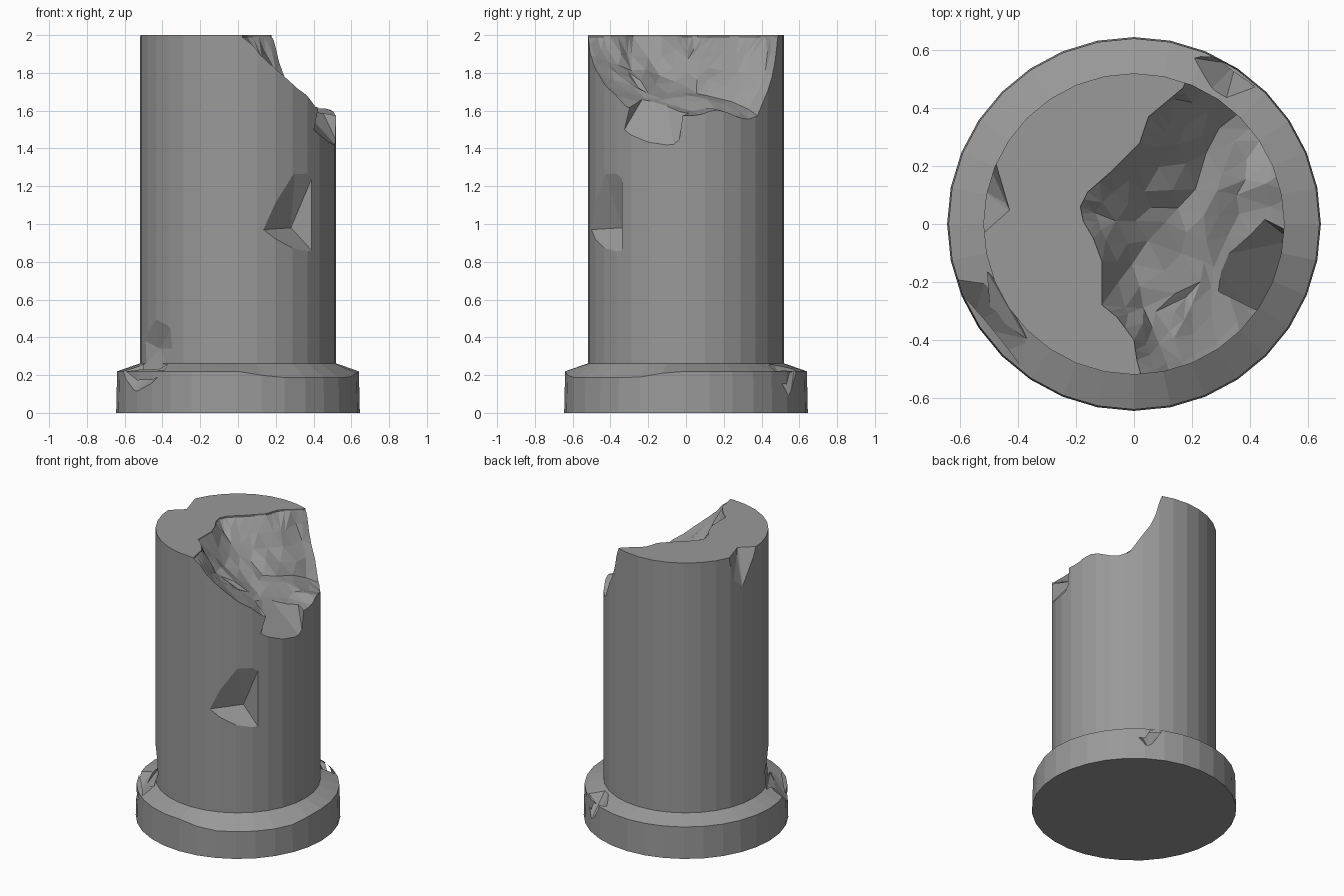
import bpy, bmesh, math, random
from mathutils import Vector
from mathutils.geometry import delaunay_2d_cdt

if "Cube" in bpy.data.objects:
    bpy.data.objects.remove(bpy.data.objects["Cube"])

random.seed(4)
SIDES = 32
stone = bpy.data.materials.new("dark_stone")
stone.diffuse_color = (0.32, 0.32, 0.32, 1)
stone.use_nodes = True
stone.node_tree.nodes["Principled BSDF"].inputs["Base Color"].default_value = stone.diffuse_color


def finish(bm, name):
    bmesh.ops.recalc_face_normals(bm, faces=bm.faces[:])
    me = bpy.data.meshes.new(name)
    bm.to_mesh(me)
    bm.free()
    me.materials.append(stone)
    ob = bpy.data.objects.new(name, me)
    bpy.context.collection.objects.link(ob)
    return ob


def carve(target, cutter):
    cutter.hide_render = True
    mod = target.modifiers.new("carve", 'BOOLEAN')
    mod.operation = 'DIFFERENCE'
    mod.solver = 'EXACT'
    mod.object = cutter
    bpy.context.view_layer.objects.active = target
    bpy.ops.object.modifier_apply(modifier=mod.name)
    bpy.data.objects.remove(cutter)


def chip(target, apex, outline, push=1.4):
    """Pyramid-shaped chip: outline lies on the surface, apex inside."""
    bm = bmesh.new()
    a = Vector(apex)
    bm.verts.new(a)
    for p in outline:
        bm.verts.new(a + (Vector(p) - a) * push)
    bmesh.ops.convex_hull(bm, input=bm.verts[:])
    loose = [v for v in bm.verts if not v.link_faces]
    bmesh.ops.delete(bm, geom=loose, context='VERTS')
    carve(target, finish(bm, "chip_cutter"))


# Column: lathed profile with a worn dip in the base rim
bm = bmesh.new()
rings = []
for r, z in [(0.645, 0), (0.64, 0.22), (0.52, 0.262), (0.52, 2.0)]:
    ring = []
    for i in range(SIDES):
        a = 2 * math.pi * i / SIDES
        dip = 0
        if z == 0.22:
            d = abs(math.degrees(a) - 312)
            dip = 0.033 * max(0, min(1, (42 - d) / 18))
        ring.append(bm.verts.new((r * math.cos(a), r * math.sin(a), z - dip)))
    rings.append(ring)
for lo, hi in zip(rings, rings[1:]):
    for i in range(SIDES):
        j = (i + 1) % SIDES
        bm.faces.new((lo[i], lo[j], hi[j], hi[i]))
bm.faces.new(rings[0][::-1])
bm.faces.new(rings[-1])
column = finish(bm, "broken_column")

# Broken top: rim on the flat top, edge heights round the shaft, inner floor
rim = [(0.17, 0.47), (0.11, 0.42), (0.05, 0.37), (0.02, 0.28), (-0.08, 0.18),
       (-0.16, 0.11), (-0.185, 0.06), (-0.175, 0.01), (-0.14, -0.05),
       (-0.11, -0.13), (-0.11, -0.28), (-0.06, -0.32), (0.0, -0.4), (0.01, -0.47)]
edge = [(-86, 1.99), (-76, 1.9), (-66, 1.83), (-50, 1.71), (-38, 1.61),
        (-20, 1.58), (0, 1.56), (20, 1.59), (35, 1.52), (46, 1.54),
        (58, 1.74), (65, 1.9), (70, 1.99)]
floor = [(0.3, 0.34, 1.61), (0.22, 0.13, 1.68), (0.1, 0.0, 1.72),
         (0.0, -0.14, 1.79), (0.04, -0.28, 1.82), (0.13, -0.31, 1.77),
         (0.03, 0.12, 1.83), (0.15, 0.27, 1.8), (-0.07, 0.02, 1.87),
         (0.35, 0.1, 1.62), (0.25, -0.05, 1.66), (0.4, -0.05, 1.6),
         (0.22, -0.2, 1.68), (0.32, -0.25, 1.65), (0.2, -0.38, 1.77),
         (0.09, -0.42, 1.87), (0.4, 0.22, 1.59), (0.2, 0.42, 1.81)]
pts = [Vector((x, y, 1.99)) for x, y in rim]
for deg, z in edge:
    a = math.radians(deg)
    pts.append(Vector((0.58 * math.cos(a), 0.58 * math.sin(a), z)))
border = list(range(len(pts)))
pts += [Vector(p) for p in floor]
v2, _, tris, src, _, _ = delaunay_2d_cdt([p.xy for p in pts], [], [border], 1, 1e-5)
bm = bmesh.new()
vs = [bm.verts.new((p.x, p.y, pts[s[0]].z if s else 1.8)) for p, s in zip(v2, src)]
for t in tris:
    bm.faces.new([vs[i] for i in t])
bmesh.ops.delete(bm, geom=[v for v in bm.verts if not v.link_faces], context='VERTS')
bmesh.ops.subdivide_edges(bm, edges=bm.edges[:], cuts=1, use_grid_fill=True)
bmesh.ops.triangulate(bm, faces=bm.faces[:])
for v in bm.verts:
    if not v.is_boundary:
        v.co += Vector([random.uniform(-0.012, 0.012) for _ in range(3)])
ext = bmesh.ops.extrude_face_region(bm, geom=bm.faces[:], use_keep_orig=True)
for g in ext["geom"]:
    if isinstance(g, bmesh.types.BMVert):
        g.co.z = 2.4
carve(column, finish(bm, "break_cutter"))

# Notch just below the break, right side
chip(column, (0.42, -0.17, 1.54),
     [(0.43, -0.3, 1.48), (0.51, -0.09, 1.43), (0.515, -0.07, 1.58),
      (0.44, -0.25, 1.65), (0.42, -0.02, 1.62), (0.31, -0.13, 1.65),
      (0.31, -0.2, 1.65)])
# Chip in the front of the shaft
chip(column, (0.28, -0.34, 0.98),
     [(0.13, -0.505, 0.97), (0.3, -0.425, 1.27), (0.39, -0.34, 1.24),
      (0.39, -0.34, 0.86), (0.36, -0.37, 0.87)])
# Chip in the top edge, left side
chip(column, (-0.44, 0.07, 1.96),
     [(-0.48, 0.22, 2.0), (-0.52, -0.03, 2.0), (-0.43, 0.05, 2.0),
      (-0.51, 0.11, 1.77), (-0.49, 0.18, 1.83)])
# Front left chip: base part and shaft part
chip(column, (-0.46, -0.29, 0.235),
     [(-0.61, -0.2, 0.22), (-0.54, -0.34, 0.12), (-0.48, -0.42, 0.15),
      (-0.38, -0.46, 0.25), (-0.5, -0.2, 0.27), (-0.37, -0.38, 0.27)], 1.25)
chip(column, (-0.41, -0.25, 0.34),
     [(-0.49, -0.17, 0.38), (-0.44, -0.28, 0.5), (-0.36, -0.37, 0.44),
      (-0.35, -0.38, 0.34), (-0.38, -0.37, 0.26), (-0.49, -0.18, 0.26),
      (-0.48, -0.3, 0.22)], 1.2)
# Chip in the base at the back
chip(column, (0.27, 0.47, 0.25),
     [(0.23, 0.475, 0.38), (0.21, 0.56, 0.24), (0.28, 0.57, 0.21),
      (0.34, 0.54, 0.1), (0.4, 0.47, 0.23), (0.31, 0.43, 0.27)], 1.15)
